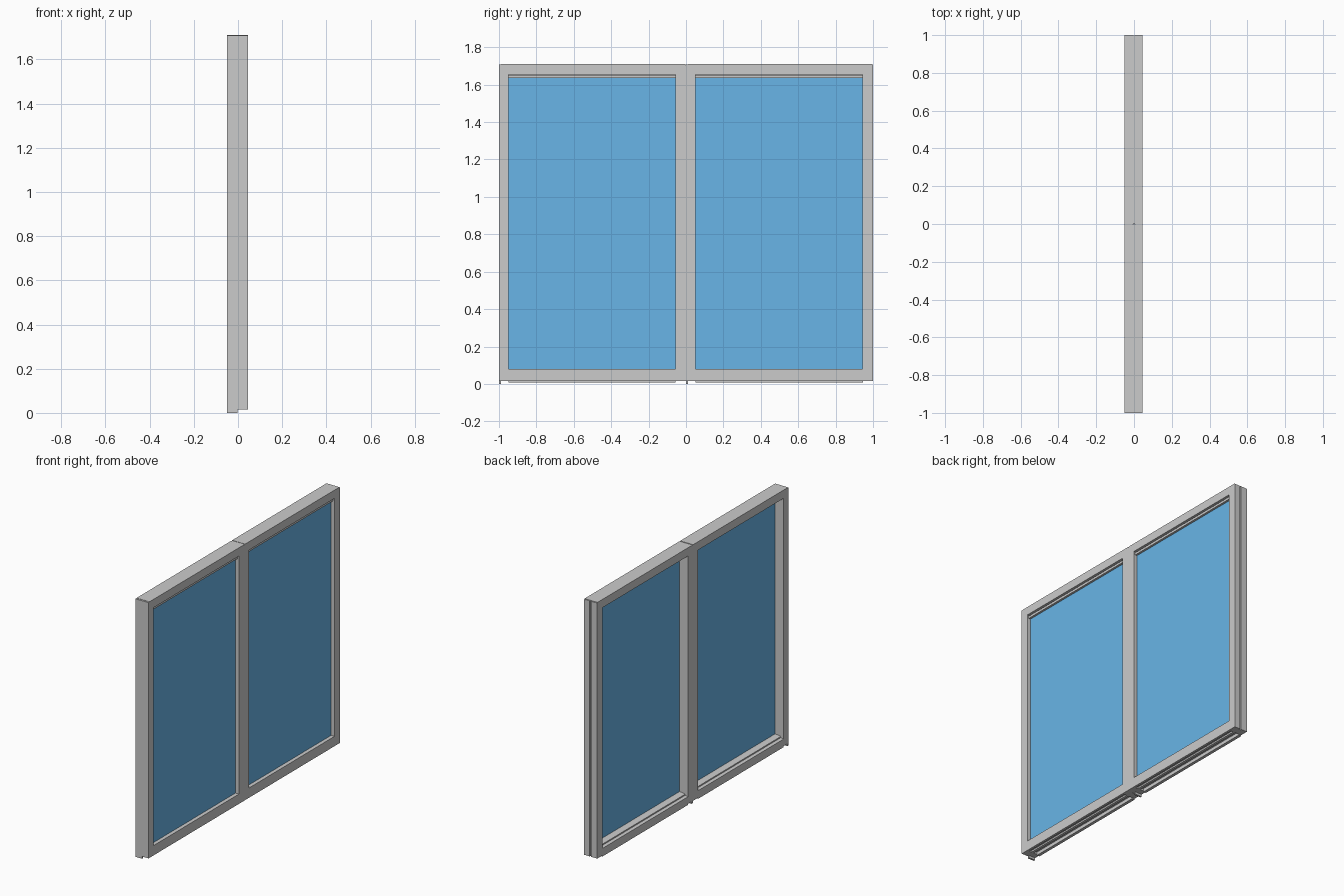
import bpy, bmesh

if "Cube" in bpy.data.objects:
    bpy.data.objects.remove(bpy.data.objects["Cube"])

glass_mat = bpy.data.materials.new("blue_glass")
glass_mat.diffuse_color = (0.14, 0.46, 0.80, 1)
glass_mat.use_nodes = True
glass_mat.node_tree.nodes["Principled BSDF"].inputs["Base Color"].default_value = glass_mat.diffuse_color


def extrude(name, profile, axis, a, b, mat=None):
    """Sweep a closed profile along y (points are x,z) or z (points are x,y)."""
    bm = bmesh.new()
    put = (lambda p, t: (p[0], t, p[1])) if axis == 'y' else (lambda p, t: (p[0], p[1], t))
    face = bm.faces.new([bm.verts.new(put(p, a)) for p in profile])
    new = bmesh.ops.extrude_face_region(bm, geom=[face])['geom']
    d = (0, b - a, 0) if axis == 'y' else (0, 0, b - a)
    bmesh.ops.translate(bm, vec=d, verts=[v for v in new if isinstance(v, bmesh.types.BMVert)])
    bmesh.ops.recalc_face_normals(bm, faces=bm.faces)
    me = bpy.data.meshes.new(name)
    bm.to_mesh(me)
    bm.free()
    ob = bpy.data.objects.new(name, me)
    bpy.context.collection.objects.link(ob)
    if mat:
        me.materials.append(mat)
    return ob


def box(name, x, y, z, mat=None):
    return extrude(name, [(x[0], z[0]), (x[1], z[0]), (x[1], z[1]), (x[0], z[1])], 'y', *y, mat)


XB, XF = -0.05, 0.045          # back and front faces
BOT, TOP = 0.015, 1.71

# sill: raised front rebate, sloped step at the back, channel underneath
sill = [(XB, BOT - 0.007), (-0.03, BOT - 0.007), (-0.03, 0.03), (-0.005, 0.03),
        (-0.005, BOT), (0.012, BOT), (0.012, 0.025), (0.03, 0.025), (0.03, BOT), (XF, BOT),
        (XF, 0.08), (0.0, 0.08), (-0.03, 0.074), (-0.03, 0.066), (XB, 0.062)]
# head: small drip groove in the underside
head = [(XB, 1.655), (-0.005, 1.655), (-0.005, 1.64), (0.005, 1.64), (0.005, 1.655),
        (XF, 1.655), (XF, TOP), (XB, TOP)]

for side, y0 in (("left", -1.0), ("right", 0.0)):
    y1 = y0 + 1.0
    lo, hi = y0 + 0.052, y1 - 0.055
    extrude(side + "_sill", sill, 'y', lo, hi)
    extrude(side + "_head", head, 'y', lo, hi)

    # near jamb with a cover strip whose back half runs down to the floor
    extrude(side + "_near_jamb", [(XB, y0 + 0.01), (XF, y0 + 0.01), (XF, lo), (XB, lo)],
            'z', BOT, TOP)
    box(side + "_cover_strip", (XB, XF), (y0, y0 + 0.01), (BOT, TOP - 0.002))
    box(side + "_foot", (XB, -0.003), (y0, y0 + 0.012), (0, BOT))

    # far jamb with a narrow vertical groove in its outer face
    extrude(side + "_far_jamb",
            [(XB, hi), (XF, hi), (XF, y1), (0.006, y1), (0.006, y1 - 0.008),
             (-0.004, y1 - 0.008), (-0.004, y1), (XB, y1)], 'z', BOT, TOP - 0.004)
    box(side + "_far_cap", (XB, XF), (hi, y1 - 0.003), (TOP - 0.004, TOP))

    # glass pane and the bead hanging in front of its top edge
    box(side + "_glass", (0.012, 0.02), (lo - 0.005, hi + 0.005), (0.07, 1.65), glass_mat)
    box(side + "_top_bead", (0.02, 0.034), (lo, hi), (1.635, 1.65))
